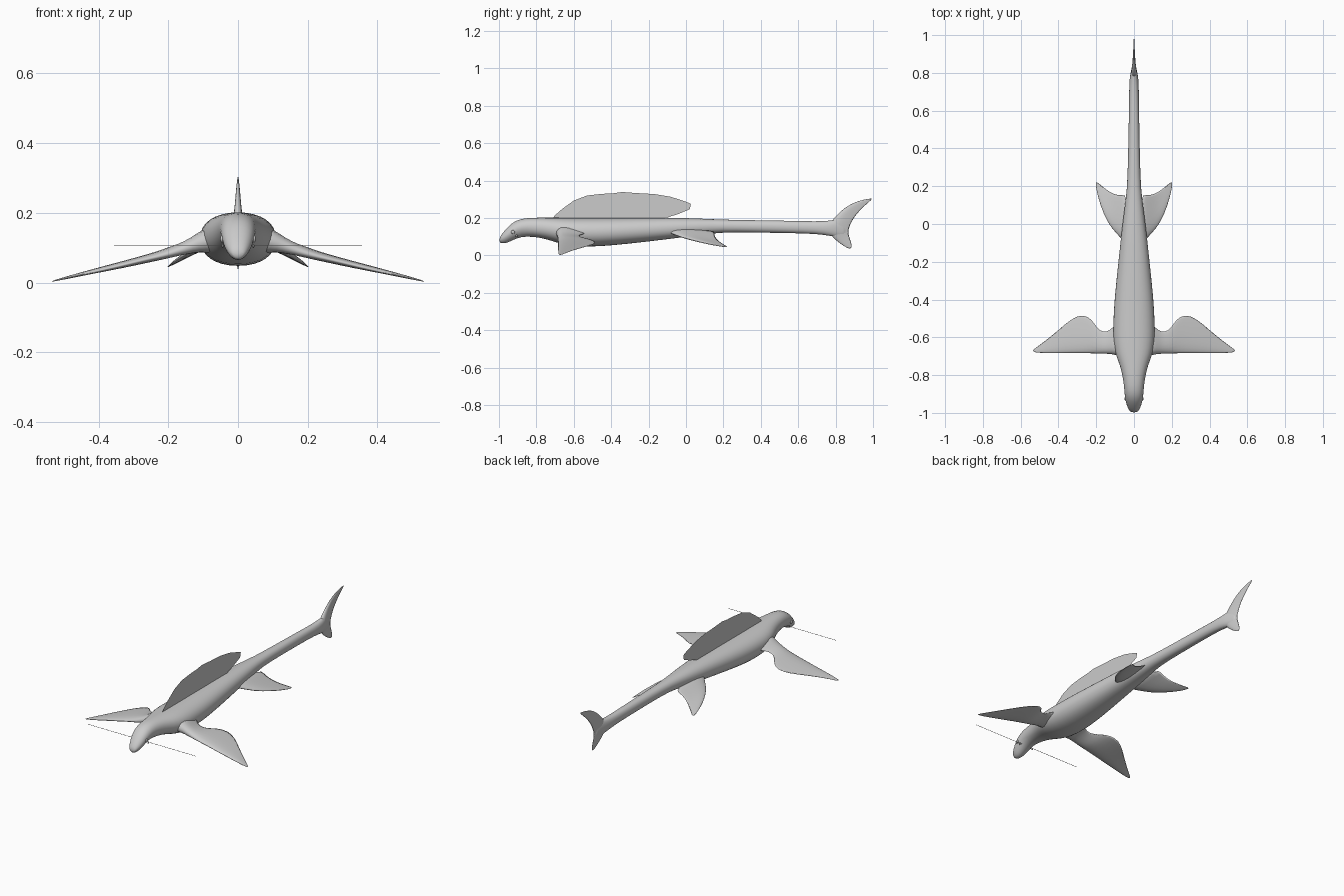
import bpy, bmesh, math
from mathutils import Vector

grey = bpy.data.materials.new("plain grey")
grey.diffuse_color = (0.6, 0.6, 0.6, 1)


def finish(name, bm, levels=0, mirror=False, recalc=True):
    if recalc:
        bmesh.ops.recalc_face_normals(bm, faces=bm.faces[:])
    me = bpy.data.meshes.new(name)
    bm.to_mesh(me)
    bm.free()
    ob = bpy.data.objects.new(name, me)
    bpy.context.collection.objects.link(ob)
    me.materials.append(grey)
    for p in me.polygons:
        p.use_smooth = True
    if mirror:
        m = ob.modifiers.new("mirror", 'MIRROR')
        m.use_mirror_merge = False
    if levels:
        s = ob.modifiers.new("smooth", 'SUBSURF')
        s.levels = s.render_levels = levels
    return ob


def loft(rings):
    bm = bmesh.new()
    vs = [[bm.verts.new(p) for p in r] for r in rings]
    n = len(vs[0])
    for a, b in zip(vs, vs[1:]):
        for i in range(n):
            j = (i + 1) % n
            bm.faces.new((a[i], a[j], b[j], b[i]))
    bm.faces.new(vs[0][::-1])
    bm.faces.new(vs[-1])
    return bm


def fin(name, stations, normal, mirror=False):
    # each station: leading point, trailing point, half thickness
    prof = [(0, 0), (.06, .65), (.25, 1), (.6, .65), (1, .04)]
    nrm = Vector(normal).normalized()
    rings = []
    for a, b, h in stations:
        a, b = Vector(a), Vector(b)
        top = [a.lerp(b, t) + nrm * h * k for t, k in prof]
        low = [a.lerp(b, t) - nrm * h * k for t, k in prof[1:]]
        rings.append(top + low[::-1])
    return finish(name, loft(rings), 1, mirror)


# body: y, half width, bottom, top
sections = [
    (-.998, .016, .070, .092), (-.985, .028, .064, .115), (-.96, .040, .064, .145),
    (-.925, .049, .082, .180), (-.88, .053, .100, .198), (-.82, .058, .100, .203),
    (-.75, .074, .088, .203), (-.69, .100, .066, .203), (-.62, .113, .050, .203),
    (-.52, .112, .044, .203), (-.40, .106, .051, .203), (-.20, .084, .073, .203),
    (-.05, .068, .092, .202), (.08, .052, .108, .198), (.18, .037, .123, .192),
    (.35, .032, .122, .189), (.55, .028, .119, .186), (.70, .026, .115, .182),
    (.77, .025, .104, .186), (.82, .014, .095, .195), (.86, .005, .10, .18)]
rings = []
for y, w, lo, hi in sections:
    ring = []
    for i in range(16):
        a = math.tau * i / 16
        c, s = math.cos(a), math.sin(a)
        x = w * math.copysign(abs(c) ** .9, c)
        if y < -.85 and s < 0:
            x *= 1 + .25 * s          # narrower jaw
        ring.append((x, y, (lo + hi) / 2 + (hi - lo) / 2 * math.copysign(abs(s) ** .9, s)))
    rings.append(ring)
finish("body", loft(rings), 1)

# pectoral fins: x, leading y, trailing y, leading z, trailing z, half thickness
pect = [(.05, -.71, -.50, .125, .125, .050), (.10, -.695, -.53, .118, .120, .036),
        (.13, -.69, -.565, .105, .112, .025), (.165, -.688, -.572, .092, .103, .019),
        (.195, -.688, -.55, .083, .096, .017), (.225, -.688, -.50, .075, .085, .015),
        (.27, -.688, -.474, .065, .070, .013), (.33, -.687, -.497, .050, .056, .011),
        (.40, -.686, -.56, .034, .040, .008), (.47, -.684, -.618, .018, .022, .005),
        (.515, -.682, -.652, .008, .009, .003), (.535, -.676, -.666, .003, .003, .001)]
fin("pectoral_fins", [((x, a, z), (x, b, w), h) for x, a, b, z, w, h in pect], (.22, 0, 1), True)

# pelvic fins
pelv = [(.03, -.12, .165, .135, .135, .022), (.065, -.085, .155, .120, .118, .016),
        (.10, -.045, .158, .105, .098, .012), (.13, -.01, .173, .092, .080, .009),
        (.16, .05, .195, .077, .064, .007), (.185, .12, .215, .060, .051, .004),
        (.203, .20, .228, .045, .043, .001)]
fin("pelvic_fins", [((x, a, z), (x, b, w), h) for x, a, b, z, w, h in pelv], (.5, 0, 1), True)

# tail fin: leading y, z, trailing y, z, half thickness
tail = [(.872, .034, .885, .038, .001), (.835, .055, .888, .060, .004), (.79, .088, .874, .095, .010),
        (.765, .12, .868, .125, .016), (.765, .165, .872, .145, .018), (.785, .195, .882, .17, .015),
        (.82, .232, .90, .205, .010), (.865, .268, .93, .24, .007), (.92, .293, .96, .27, .004),
        (.99, .306, 1.0, .303, .001)]
fin("tail_fin", [((0, a, z), (0, b, w), h) for a, z, b, w, h in tail], (1, 0, 0))

# dorsal fin: a single thin sheet
dorsal = [(-.72, .19), (-.70, .215), (-.66, .25), (-.60, .293), (-.53, .320), (-.45, .329),
          (-.39, .332), (-.34, .339), (-.26, .333), (-.17, .328), (-.08, .313), (0, .287),
          (.026, .276), (.02, .247), (-.04, .222), (-.09, .206), (-.12, .19)]
bm = bmesh.new()
bm.faces.new([bm.verts.new((0, y, z)) for y, z in dorsal])
finish("dorsal_fin", bm, recalc=False)

# eyes and nostrils: small shallow domes
bm = bmesh.new()
for x, y, z, r in ((.046, -.925, .125, .010), (.044, -.905, .105, .006)):
    d = bmesh.ops.create_uvsphere(bm, u_segments=12, v_segments=8, radius=r)
    for v in d["verts"]:
        v.co.x *= .5
        v.co += Vector((x, y, z))
finish("eyes", bm, mirror=True)

# hair-thin whisker line across the head
bm = bmesh.new()
bmesh.ops.create_cube(bm, size=1)
for v in bm.verts:
    v.co = Vector((v.co.x * .71, v.co.y * .0015 - .903, v.co.z * .0015 + .107))
finish("whiskers", bm)
